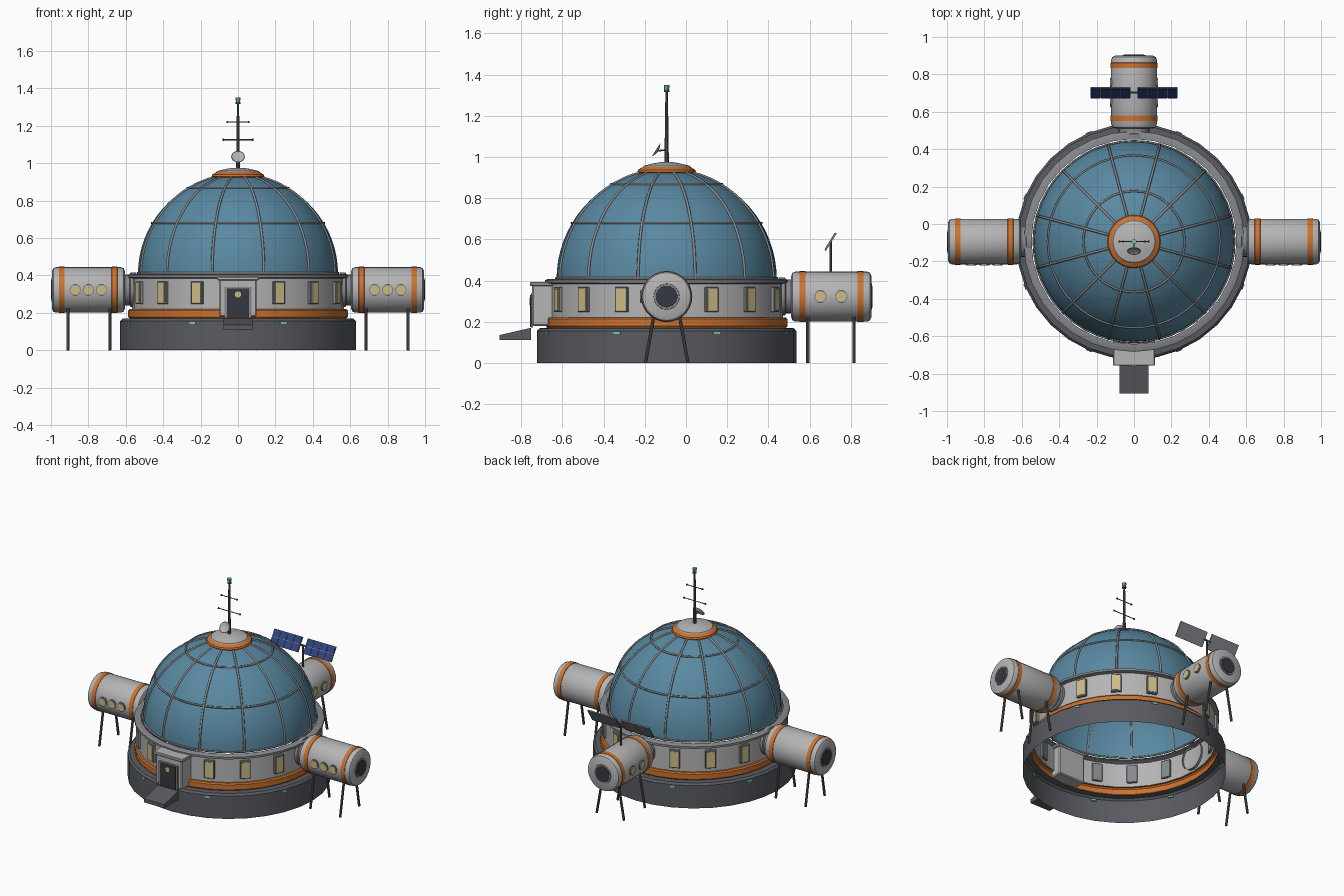
import bpy, bmesh
from math import sin, cos, pi, radians, sqrt
from mathutils import Matrix, Vector

if "Cube" in bpy.data.objects:
    bpy.data.objects.remove(bpy.data.objects["Cube"])

CY = -0.094                      # dome axis in y
AXIS = Matrix.Translation((0, CY, 0))


def mat(name, r, g, b):
    m = bpy.data.materials.new(name)
    m.diffuse_color = (r, g, b, 1)
    m.use_nodes = True
    m.node_tree.nodes["Principled BSDF"].inputs["Base Color"].default_value = m.diffuse_color
    return m


LIGHT = mat("light_grey", .46, .46, .46)
MID = mat("mid_grey", .24, .25, .27)
DARK = mat("dark_grey", .10, .105, .12)
BLACK = mat("near_black", .035, .04, .05)
ORANGE = mat("orange", .60, .17, .03)
GLASS = mat("blue_glass", .10, .25, .36)
LAMP = mat("warm_window", .62, .50, .24)
TEAL = mat("teal_light", .2, .6, .55)
NAVY = mat("solar_blue", .03, .06, .22)


def turn(a):                     # frame rotated about the dome axis, x pointing outwards
    return AXIS @ Matrix.Rotation(a, 4, 'Z')


def finish(name, bm, m, M):
    bm.transform(M)
    me = bpy.data.meshes.new(name)
    bm.to_mesh(me)
    bm.free()
    me.materials.append(m)
    ob = bpy.data.objects.new(name, me)
    bpy.context.collection.objects.link(ob)
    return ob


def lathe(name, prof, m, M=AXIS, n=32):
    """Spin an (r, z) profile, listed bottom to top along its outside."""
    bm = bmesh.new()
    rings = [[bm.verts.new((r * cos(2 * pi * i / n), r * sin(2 * pi * i / n), z))
              for i in range(n)] for r, z in prof]
    for a, b in zip(rings, rings[1:]):
        for i in range(n):
            j = (i + 1) % n
            bm.faces.new((a[i], a[j], b[j], b[i]))
    bmesh.ops.remove_doubles(bm, verts=bm.verts, dist=1e-5)
    return finish(name, bm, m, M)


def box(name, c, s, m, M=Matrix(), bevel=0):
    bm = bmesh.new()
    bmesh.ops.create_cube(bm, size=1, matrix=Matrix.Translation(c) @ Matrix.Diagonal((*s, 1)))
    if bevel:
        bmesh.ops.bevel(bm, geom=bm.edges[:], offset=bevel, segments=1, affect='EDGES')
    return finish(name, bm, m, M)


def rod(name, a, b, r, m, M=AXIS, r2=None, n=10):
    a, b = Vector(a), Vector(b)
    d = b - a
    bm = bmesh.new()
    bmesh.ops.create_cone(bm, cap_ends=True, segments=n, radius1=r,
                          radius2=r if r2 is None else r2, depth=d.length,
                          matrix=Matrix.Translation((a + b) / 2) @ d.to_track_quat('Z', 'Y').to_matrix().to_4x4())
    return finish(name, bm, m, M)


def tube(name, pts, r, m, cyclic=False):
    cu = bpy.data.curves.new(name, 'CURVE')
    cu.dimensions = '3D'
    cu.bevel_depth = r
    cu.bevel_resolution = 1
    sp = cu.splines.new('POLY')
    sp.points.add(len(pts) - 1)
    for p, q in zip(sp.points, pts):
        p.co = (q[0], q[1] + CY, q[2], 1)
    sp.use_cyclic_u = cyclic
    cu.materials.append(m)
    bpy.context.collection.objects.link(bpy.data.objects.new(name, cu))


# Base, orange skirt, wall and rim: open shells, hollow underneath
lathe("base", [(.63, 0), (.63, .155), (.618, .168), (.58, .17)], DARK)
lathe("skirt_band", [(.58, .17), (.587, .178), (.587, .212), (.58, .22), (.566, .22)], ORANGE)
lathe("wall", [(.566, .22), (.566, .385)], LIGHT)
lathe("rim", [(.566, .383), (.59, .388), (.59, .402), (.58, .407), (.548, .407)], MID)

# Glass dome with ribs and hoops
R, ZC = .535, .405
arc = [(R * cos(t), ZC + R * sin(t)) for t in [radians(82) * i / 16 for i in range(17)]]
lathe("dome_glass", arc, GLASS, n=48)
for k in range(12):
    a = radians(15 + 30 * k)
    tube("dome_rib", [((r + .002) * cos(a), (r + .002) * sin(a), z) for r, z in arc], .007, MID)
for z in (.412, .68, .868):
    r = sqrt(R * R - (z - ZC) ** 2) + .002
    tube("dome_hoop", [(r * cos(2 * pi * i / 48), r * sin(2 * pi * i / 48), z) for i in range(48)],
         .006, MID, True)

# Crown on top of the dome
lathe("crown_ring", [(.135, .92), (.142, .928), (.138, .938), (.115, .952)], ORANGE)
lathe("crown_cap", [(.118, .948), (.112, .957), (.07, .968), (.03, .975), (0, .975)], LIGHT)

# Antenna mast, crossbars, beacon and dish
rod("mast", (0, 0, .965), (0, 0, 1.325), .011, DARK, r2=.006)
for z, h in ((1.125, .08), (1.22, .058)):
    rod("mast_crossbar", (-h, 0, z), (h, 0, z), .003, DARK, n=6)
    for s in (-1, 1):
        rod("crossbar_tip", (s * h - .004, 0, z), (s * h + .004, 0, z), .006, DARK, n=8)
rod("beacon_collar", (0, 0, 1.315), (0, 0, 1.326), .013, DARK)
rod("beacon", (0, 0, 1.326), (0, 0, 1.35), .012, TEAL, r2=.014)
dish = AXIS @ Matrix.Translation((0, -.044, 1.03)) @ Matrix.Rotation(radians(57), 4, 'X')
lathe("dish", [(0, -.004), (.02, 0), (.037, .008), (.034, .009), (.018, .003), (0, 0)], LIGHT, dish, 20)
rod("dish_arm", (0, 0, 1.035), (0, -.042, 1.03), .004, DARK)

# Wall windows and base lights, leaving the four compass positions free
for k in range(16):
    M = turn(k * pi / 8)
    if k % 4:
        box("window_frame", (.566, 0, .307), (.028, .066, .122), MID, M, .003)
        box("window_pane", (.578, 0, .307), (.010, .050, .104), LAMP, M)
    if k % 2:
        box("base_light", (.627, 0, .145), (.014, .034, .012), TEAL, M)

# Airlock, door and ramp at the front
box("airlock", (0, -.672, .28), (.2, .15, .2), LIGHT, bevel=.006)
box("airlock_roof", (0, -.676, .383), (.222, .162, .02), LIGHT, bevel=.004)
box("door_frame", (0, -.748, .255), (.145, .012, .165), MID)
box("door", (0, -.752, .252), (.118, .01, .155), BLACK)
rod("door_porthole", (0, -.66, .298), (0, -.667, .298), .017, LAMP, n=16)
ramp = box("ramp", (0, -.83, .14), (.154, .152, .06), DARK)
for v in ramp.data.vertices:     # slope the top down to a low lip
    if v.co.y < -.85 and v.co.z > .14:
        v.co.z = .135

# Three habitat modules: right, back, left
for side, a in (("right", 0), ("back", pi / 2), ("left", pi)):
    M = turn(a)
    C = M @ Matrix.Translation((0, 0, .322)) @ Matrix.Rotation(pi / 2, 4, 'Y')
    lathe(side + "_neck", [(.092, .545), (.092, .575), (.082, .58), (.082, .62)], MID, C, 24)
    lathe(side + "_module", [(0, .605), (.1, .605), (.115, .611), (.122, .626), (.122, .973),
                             (.116, .987), (.102, .994), (0, .994)], LIGHT, C, 28)
    for d in (.66, .942):
        lathe(side + "_band", [(.12, d - .016), (.1245, d - .014), (.1245, d + .014), (.12, d + .016)],
              ORANGE, C, 28)
    lathe(side + "_hatch_ring", [(.064, .99), (.062, .998), (.052, .998)], MID, C, 24)
    lathe(side + "_hatch", [(.054, .99), (.052, 1), (0, 1)], BLACK, C, 24)
    # Portholes: front side on the side modules, both sides on the back one
    sides, spots = {"right": ((-1,), (.73, .80, .87)), "left": ((1,), (.73, .80, .87)),
                    "back": ((-1, 1), (.747, .848))}[side]
    for s in sides:
        for d in spots:
            rod(side + "_porthole_rim", (d, s * .112, .322), (d, s * .126, .322), .031, MID, M, n=18)
            rod(side + "_porthole", (d, s * .115, .322), (d, s * .129, .322), .025, LAMP, M, n=18)
    # Splayed legs
    for d in (.685, .91):
        for s in (-1, 1):
            rod(side + "_leg", (d, s * .062, .23), (d, s * .103, 0), .008, DARK, M, n=8)

# Solar array on the back module
rod("solar_post", (0, .703, .435), (0, .703, .588), .007, DARK, Matrix())
rod("solar_axle", (-.03, .703, .588), (.03, .703, .588), .006, DARK, Matrix())
P = Matrix.Translation((0, .703, .588)) @ Matrix.Rotation(radians(58), 4, 'X')
for s in (-1, 1):
    box("solar_panel", (s * .126, 0, 0), (.214, .1, .007), MID, P)
    for i in range(4):
        for j in (-1, 1):
            box("solar_cell", (s * .126 + (i - 1.5) * .053, j * .0245, .0045), (.05, .046, .004), NAVY, P)

# Smooth shading with crisp edges
bpy.ops.object.select_all(action='DESELECT')
for ob in bpy.context.scene.objects:
    if ob.type == 'MESH':
        ob.select_set(True)
        bpy.context.view_layer.objects.active = ob
bpy.ops.object.shade_smooth_by_angle(angle=radians(30))
